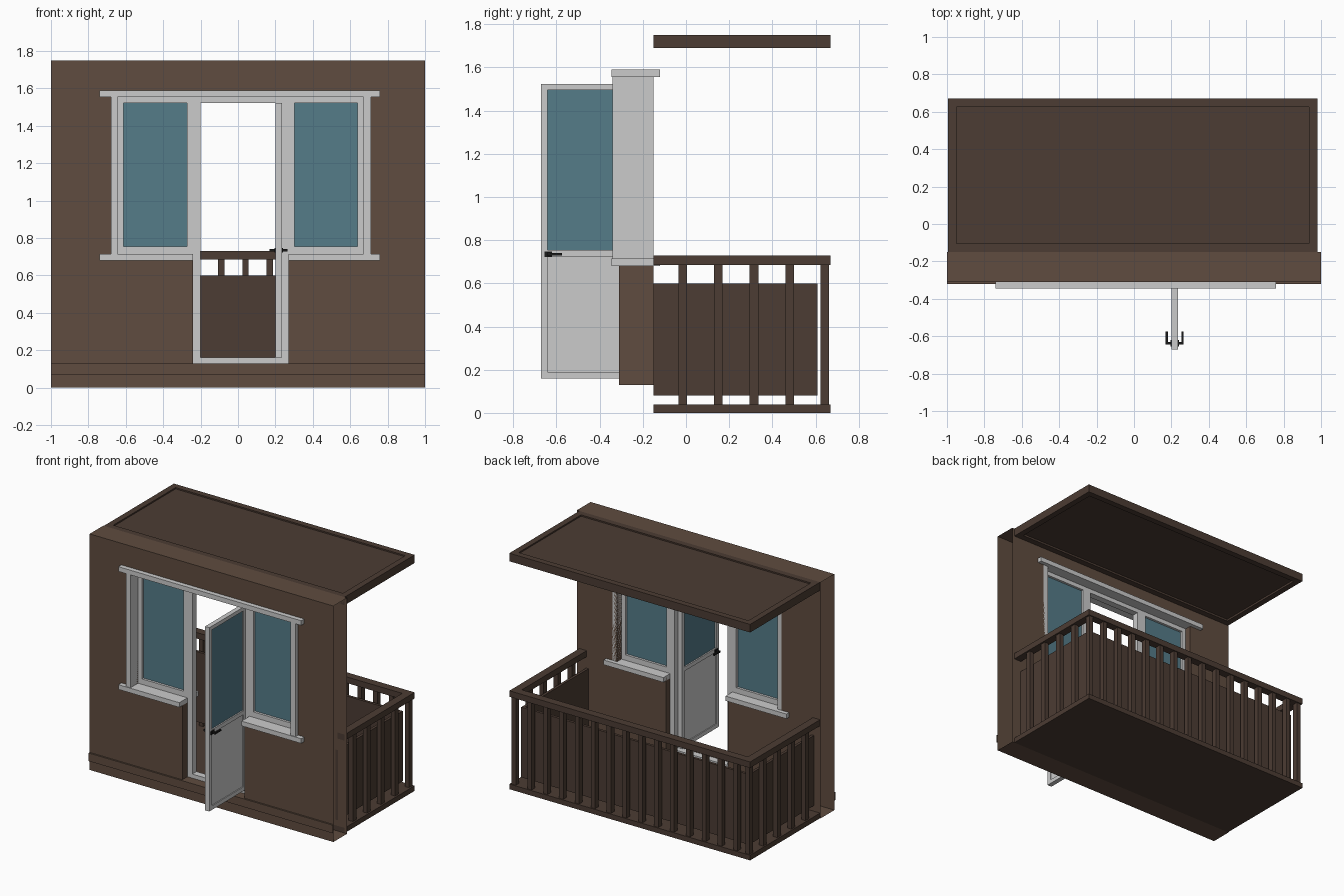
import bpy, bmesh

if "Cube" in bpy.data.objects:
    bpy.data.objects.remove(bpy.data.objects["Cube"])


def material(name, rgb):
    m = bpy.data.materials.new(name)
    m.diffuse_color = (*rgb, 1)
    m.use_nodes = True
    m.node_tree.nodes["Principled BSDF"].inputs["Base Color"].default_value = m.diffuse_color
    return m


WALL = material("wall_brown", (0.115, 0.072, 0.050))
WOOD = material("dark_wood", (0.072, 0.045, 0.033))
GLASS = material("glass_blue", (0.09, 0.20, 0.25))
BLACK = material("handle_black", (0.01, 0.01, 0.01))


def finish(name, bm, mat):
    me = bpy.data.meshes.new(name)
    bm.to_mesh(me)
    bm.free()
    ob = bpy.data.objects.new(name, me)
    bpy.context.collection.objects.link(ob)
    if mat:
        me.materials.append(mat)
    return ob


def boxes(name, items, mat=None):
    """One object from boxes given as (x0, x1, y0, y1, z0, z1)."""
    bm = bmesh.new()
    for x0, x1, y0, y1, z0, z1 in items:
        vs = bmesh.ops.create_cube(bm, size=1)["verts"]
        for v in vs:
            v.co = (x1 if v.co.x > 0 else x0,
                    y1 if v.co.y > 0 else y0,
                    z1 if v.co.z > 0 else z0)
    return finish(name, bm, mat)


def open_wall(name, xs, zs, y0, y1, holes, mat):
    """Hollow wall without end caps, built from a cell grid with holes."""
    bm = bmesh.new()
    nx, nz = len(xs) - 1, len(zs) - 1

    def solid(i, k):
        return 0 <= i < nx and 0 <= k < nz and (i, k) not in holes

    def quad(*pts):
        bm.faces.new([bm.verts.new(p) for p in pts])

    for i in range(nx):
        for k in range(nz):
            if not solid(i, k):
                continue
            a, b, c, d = xs[i], xs[i + 1], zs[k], zs[k + 1]
            quad((a, y0, c), (b, y0, c), (b, y0, d), (a, y0, d))
            quad((b, y1, c), (a, y1, c), (a, y1, d), (b, y1, d))
            if not solid(i, k + 1):
                quad((a, y0, d), (b, y0, d), (b, y1, d), (a, y1, d))
            if not solid(i, k - 1):
                quad((a, y1, c), (b, y1, c), (b, y0, c), (a, y0, c))
            if i + 1 < nx and not solid(i + 1, k):
                quad((b, y0, c), (b, y1, c), (b, y1, d), (b, y0, d))
            if i > 0 and not solid(i - 1, k):
                quad((a, y1, c), (a, y0, c), (a, y0, d), (a, y1, d))
    bmesh.ops.remove_doubles(bm, verts=bm.verts, dist=1e-5)
    bmesh.ops.dissolve_limit(bm, angle_limit=0.01, verts=bm.verts, edges=bm.edges)
    return finish(name, bm, mat)


# Wall with a combined window and door opening
open_wall("wall", [-1, -0.645, -0.24, 0.27, 0.67, 1], [0, 0.13, 0.70, 1.56, 1.75],
          -0.31, -0.15, {(1, 2), (2, 2), (3, 2), (2, 1)}, WALL)
open_wall("wall_base_trim", [-1, 1], [0.07, 0.13], -0.322, -0.31, set(), WALL)

# Outer casing: top cap, sills and side posts
boxes("top_cap", [(-0.74, 0.76, -0.345, -0.12, 1.555, 1.59)])
boxes("window_sills", [(-0.74, -0.24, -0.345, -0.12, 0.68, 0.715),
                       (0.27, 0.76, -0.345, -0.12, 0.68, 0.715)])
boxes("side_casings", [(-0.68, -0.645, -0.34, -0.15, 0.715, 1.555),
                       (0.67, 0.71, -0.34, -0.15, 0.715, 1.555)])

# Windows
FY0, FY1 = -0.25, -0.20
for side, a, b in (("left", -0.645, -0.24), ("right", 0.27, 0.67)):
    t = 0.032
    boxes(side + "_window_frame", [(a, a + t, FY0, FY1, 0.715, 1.555),
                                   (b - t, b, FY0, FY1, 0.715, 1.555),
                                   (a + t, b - t, FY0, FY1, 0.715, 0.755),
                                   (a + t, b - t, FY0, FY1, 1.523, 1.555)])
    boxes(side + "_window_glass",
          [(a + t, b - t, -0.232, -0.218, 0.755, 1.523)], GLASS)

# Door frame
boxes("door_frame", [(-0.24, -0.20, FY0, FY1, 0.13, 1.555),
                     (0.235, 0.27, FY0, FY1, 0.13, 1.555),
                     (-0.20, 0.235, FY0, FY1, 0.13, 0.16),
                     (-0.20, 0.235, FY0, FY1, 1.523, 1.555)])

# Door leaf standing open
DX0, DX1, DY0, DY1 = 0.20, 0.235, -0.672, -0.24
boxes("door_leaf", [(DX0, DX1, DY0, DY0 + 0.03, 0.16, 1.523),
                    (DX0, DX1, DY1 - 0.03, DY1, 0.16, 1.523),
                    (DX0, DX1, DY0 + 0.03, DY1 - 0.03, 0.16, 0.19),
                    (DX0, DX1, DY0 + 0.03, DY1 - 0.03, 0.725, 0.755),
                    (DX0, DX1, DY0 + 0.03, DY1 - 0.03, 1.495, 1.523)])
boxes("door_lower_panel", [(0.207, 0.228, DY0 + 0.03, DY1 - 0.03, 0.19, 0.725)])
boxes("door_glass", [(0.210, 0.225, DY0 + 0.03, DY1 - 0.03, 0.755, 1.495)], GLASS)

# Door handles, mirrored on both faces
handle = []
for s in (-1, 1):
    def span(a, b):
        return tuple(sorted((0.2175 + s * a, 0.2175 + s * b)))
    handle += [(*span(0.017, 0.023), -0.655, -0.62, 0.722, 0.748),
               (*span(0.02, 0.048), -0.645, -0.63, 0.728, 0.742),
               (*span(0.036, 0.048), -0.645, -0.575, 0.729, 0.741)]
boxes("door_handles", handle, BLACK)

# Balcony floor and roof
X0, X1, Y0, Y1 = -0.995, 0.98, -0.15, 0.67
boxes("balcony_floor", [(X0, X1, Y0, Y1, 0, 0.038)], WOOD)


def rim(width, z0, z1):
    return [(X0, X0 + width, Y0, Y1 - width, z0, z1),
            (X1 - width, X1, Y0, Y1 - width, z0, z1),
            (X0, X1, Y1 - width, Y1, z0, z1)]


boxes("roof_rim", rim(0.045, 1.69, 1.75) +
      [(X0 + 0.045, X1 - 0.045, Y0, Y0 + 0.045, 1.69, 1.75)], WOOD)
boxes("roof_panel", [(X0 + 0.045, X1 - 0.045, Y0 + 0.045, Y1 - 0.045, 1.705, 1.74)], WOOD)

# Handrail
boxes("handrail", rim(0.06, 0.685, 0.73), WOOD)

# Balusters along the back and both sides
h = 0.02
points = [(0.95 - 0.13 * k, 0.642) for k in range(15)] + [(-0.967, 0.642)]
points += [(x, -0.015 + 0.165 * k) for x in (-0.967, 0.95) for k in range(4)]
boxes("balusters", [(x - h * 0.85, x + h * 0.85, y - h, y + h, 0.038, 0.685)
                    for x, y in points], WOOD)

# Solid inner panels behind the balusters
boxes("railing_panels", [(-0.94, 0.925, 0.59, 0.61, 0.08, 0.60),
                         (-0.945, -0.925, Y0, 0.59, 0.08, 0.60),
                         (0.905, 0.925, Y0, 0.59, 0.08, 0.60)], WOOD)
